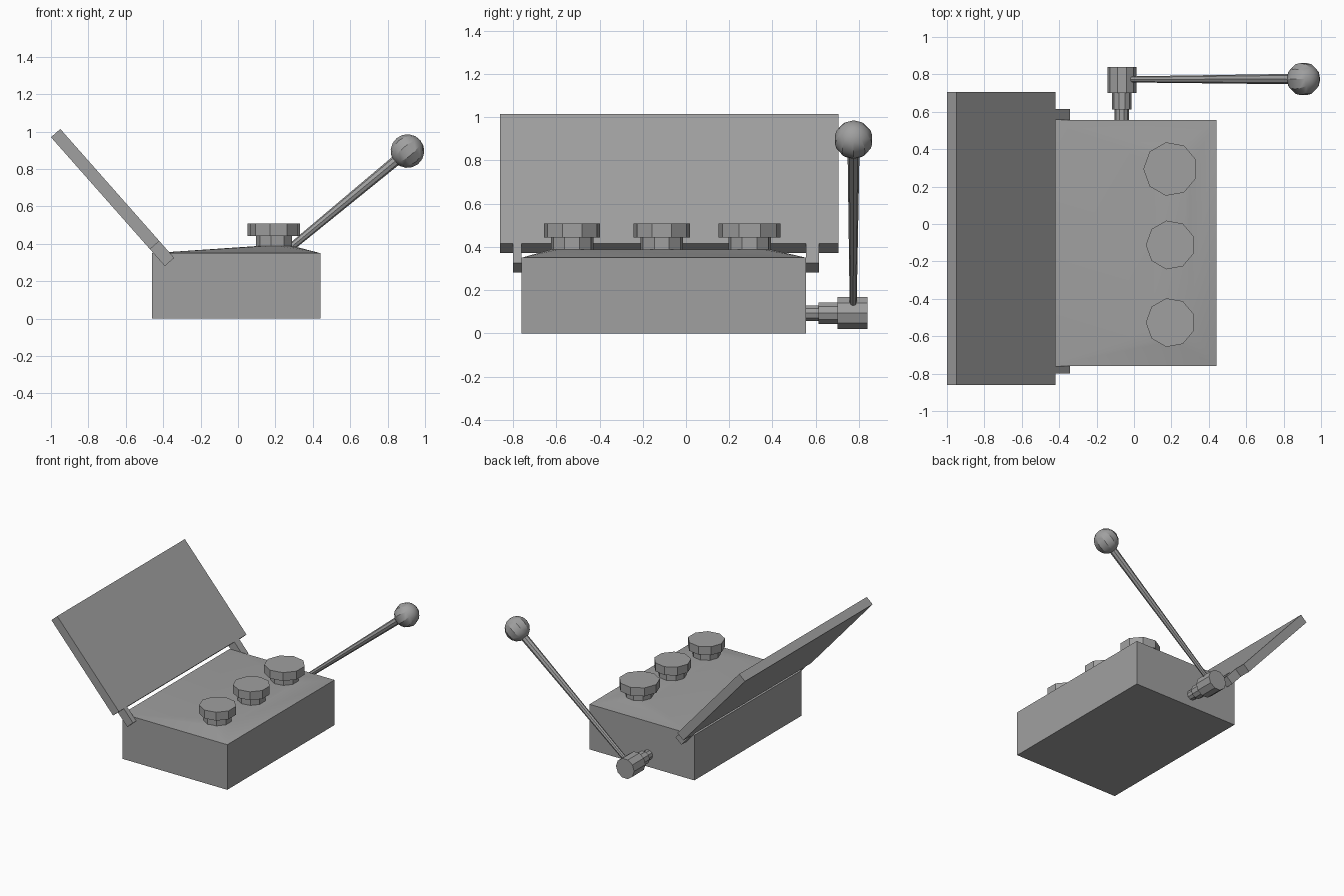
import bpy, bmesh, math
from mathutils import Vector, Matrix

cube = bpy.data.objects.get("Cube")
if cube:
    bpy.data.objects.remove(cube, do_unlink=True)

grey = bpy.data.materials.new("plain grey")
grey.use_nodes = True
COLOUR = (0.35, 0.35, 0.35, 1)
grey.diffuse_color = COLOUR
grey.node_tree.nodes["Principled BSDF"].inputs["Base Color"].default_value = COLOUR


def finish(name, bm, smooth=30):
    """Turn a bmesh into a named, shaded object."""
    bmesh.ops.recalc_face_normals(bm, faces=bm.faces)
    mesh = bpy.data.meshes.new(name)
    bm.to_mesh(mesh)
    bm.free()
    mesh.materials.append(grey)
    obj = bpy.data.objects.new(name, mesh)
    bpy.context.collection.objects.link(obj)
    if smooth:
        bpy.ops.object.select_all(action='DESELECT')
        obj.select_set(True)
        bpy.context.view_layer.objects.active = obj
        bpy.ops.object.shade_smooth_by_angle(angle=math.radians(smooth))
    return obj


def ring(bm, r, h, sides, turn=0):
    return [bm.verts.new((r * math.cos(turn + i * math.tau / sides),
                          r * math.sin(turn + i * math.tau / sides), h))
            for i in range(sides)]


def turned(name, profile, sides, origin, axis, turn=0):
    """Solid of revolution from (radius, height) points along an axis."""
    bm = bmesh.new()
    rings = [ring(bm, r, h, sides, turn) for r, h in profile]
    for a, b in zip(rings, rings[1:]):
        for i in range(sides):
            j = (i + 1) % sides
            bm.faces.new((a[i], a[j], b[j], b[i]))
    bm.faces.new(rings[0])
    bm.faces.new(rings[-1])
    rot = Vector(axis).to_track_quat('Z', 'Y').to_matrix().to_4x4()
    bm.transform(Matrix.Translation(origin) @ rot)
    return finish(name, bm)


# Knob positions: centre y and cap radius
KNOB_X, NECK_R, NECK_Z = 0.195, 0.10, 0.388
KNOBS = (("back_knob", 0.294, 0.145), ("middle_knob", -0.112, 0.132),
         ("front_knob", -0.527, 0.132))

# Box, its top swelling gently up to the knob necks
bm = bmesh.new()
for z in (0, 0.35):
    for x in (-0.46, 0.44):
        for y in (-0.76, 0.555):
            bm.verts.new((x, y, z))
for _, y, _ in KNOBS:
    for v in ring(bm, NECK_R, NECK_Z, 9):
        v.co += Vector((KNOB_X, y, 0))
hull = bmesh.ops.convex_hull(bm, input=bm.verts)
bmesh.ops.delete(bm, geom=[g for g in set(hull["geom_interior"] + hull["geom_unused"])
                           if isinstance(g, bmesh.types.BMVert)], context='VERTS')
bmesh.ops.dissolve_limit(bm, angle_limit=0.005, verts=bm.verts, edges=bm.edges)
finish("box", bm)

# Knobs: narrow neck under a wide cap
for name, y, r in KNOBS:
    turned(name, [(NECK_R, 0.37), (NECK_R, 0.443), (r, 0.443), (r, 0.508)],
           9, (KNOB_X, y, 0), (0, 0, 1))

# Open lid: outline in (distance down the slope, y), with two hinge arms
outline = [(0, -0.86), (0.80, -0.86), (0.80, -0.80), (0.92, -0.80), (0.92, -0.76),
           (0.80, -0.76), (0.80, 0.555), (0.92, 0.555), (0.92, 0.615),
           (0.80, 0.615), (0.80, 0.705), (0, 0.705)]
top = Vector((-1.0, 0, 0.97))
down = Vector((0.662, 0, -0.749))
thick = Vector((0.05, 0, 0.044))
bm = bmesh.new()
face = bm.faces.new([bm.verts.new(top + down * d + Vector((0, y, 0))) for d, y in outline])
ext = bmesh.ops.extrude_face_region(bm, geom=[face])
bmesh.ops.translate(bm, vec=thick, verts=[g for g in ext["geom"]
                                          if isinstance(g, bmesh.types.BMVert)])
finish("lid", bm, smooth=0)

# Crank: stepped axle and hub on the back
HUB = Vector((-0.065, 0.773, 0.094))
BALL = Vector((0.906, 0.775, 0.896))
turned("crank_hub", [(0.038, 0.54), (0.038, 0.612), (0.052, 0.612), (0.052, 0.70),
                     (0.078, 0.70), (0.078, 0.84)],
       10, (HUB.x, 0, HUB.z), (0, 1, 0))

# Crank arm, widening toward the ball
arm = BALL - HUB
turned("crank_arm", [(0.016, 0.03), (0.028, arm.length - 0.05)], 8, HUB, arm)

# Ball grip
bm = bmesh.new()
bmesh.ops.create_uvsphere(bm, u_segments=10, v_segments=8, radius=0.09)
bm.transform(Matrix.Translation(BALL) @ arm.to_track_quat('Z', 'Y').to_matrix().to_4x4())
finish("crank_ball", bm)
